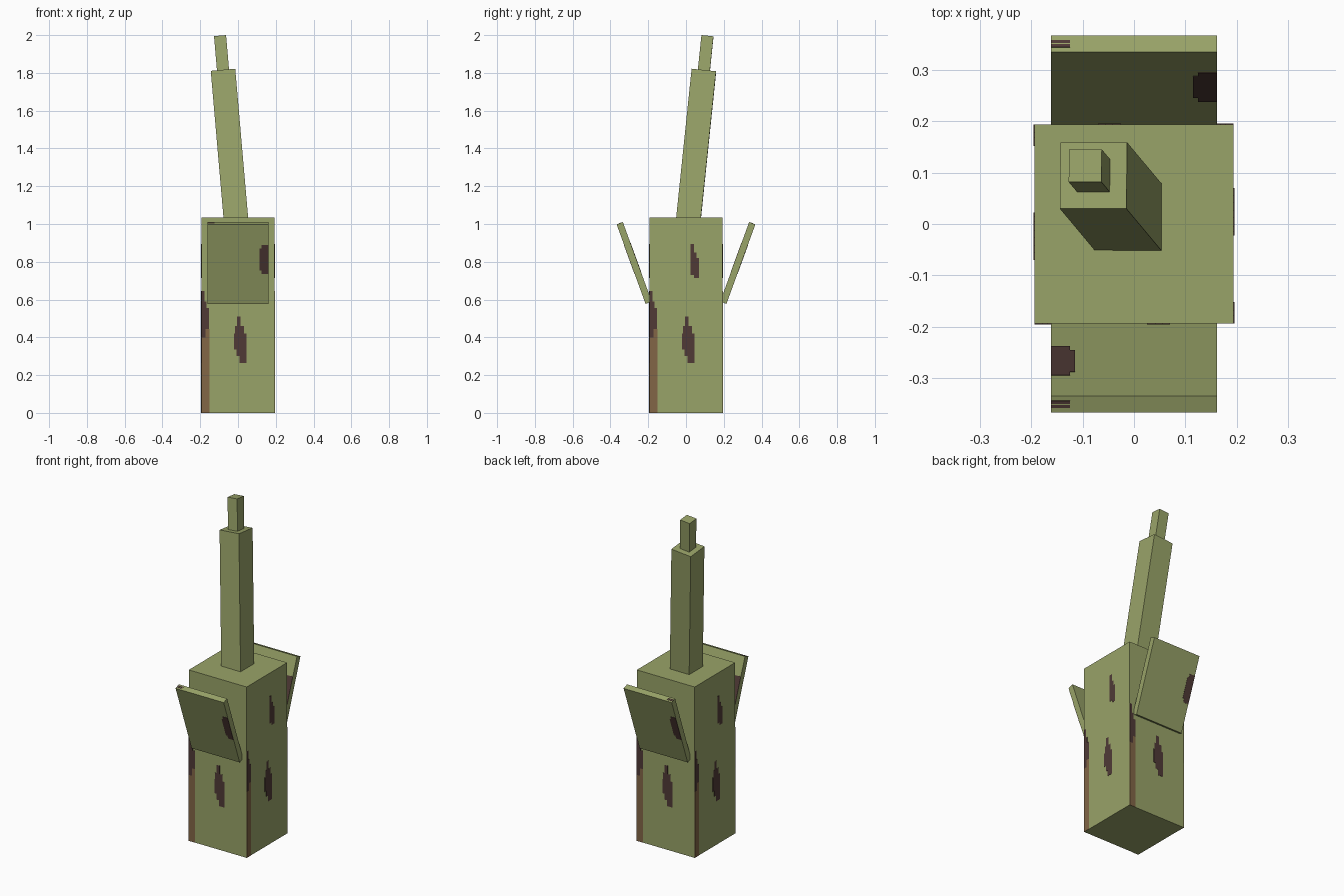
import bpy, bmesh, math
from mathutils import Matrix, Vector

if "Cube" in bpy.data.objects:
    bpy.data.objects.remove(bpy.data.objects["Cube"], do_unlink=True)


def material(name, rgb):
    m = bpy.data.materials.new(name)
    m.use_nodes = True
    m.diffuse_color = (*rgb, 1)
    m.node_tree.nodes["Principled BSDF"].inputs["Base Color"].default_value = (*rgb, 1)
    return m


GREEN = material("olive green", (0.318, 0.367, 0.14))
DARK = material("dark maroon", (0.08, 0.042, 0.037))
BROWN = material("rust brown", (0.223, 0.133, 0.061))


def boxes(name, mat, matrix, spans):
    """One object made of boxes, each given by its low and high corners in the frame."""
    bm = bmesh.new()
    for lo, hi in spans:
        lo, hi = Vector(lo), Vector(hi)
        size = Matrix.Diagonal((*(hi - lo), 1))
        bmesh.ops.create_cube(bm, size=1, matrix=matrix @ Matrix.Translation((lo + hi) / 2) @ size)
    me = bpy.data.meshes.new(name)
    bm.to_mesh(me)
    bm.free()
    me.materials.append(mat)
    ob = bpy.data.objects.new(name, me)
    bpy.context.collection.objects.link(ob)
    return ob


def plates(name, mat, matrix, rects):
    """Thin painted patches (u0, u1, v0, v1) lying on a face frame."""
    boxes(name, mat, matrix, [((a, c, -0.001), (b, d, 0.0012)) for a, b, c, d in rects])


def rot(deg, axis):
    return Matrix.Rotation(math.radians(deg), 4, axis)


move = Matrix.Translation
H = 0.194  # half width of the body

# Body
boxes("body", GREEN, Matrix(), [((-H, -H, 0), (H, H, 1.035))])

# Leaning stalk with a narrow tip
lean = move((0, 0, 0.9)) @ Matrix.Rotation(-0.0865, 4, 'Y') @ Matrix.Rotation(-0.103, 4, 'X')
boxes("stalk", GREEN, lean, [((-0.065, -0.065, 0), (0.065, 0.065, 0.918))])
boxes("stalk_tip", GREEN, lean, [((-0.032, -0.032, 0.85), (0.032, 0.032, 1.104))])

# Blotches repeated on each body side
centre_spot = [(-0.006, 0.014, 0.46, 0.51), (-0.016, 0.032, 0.42, 0.46),
               (-0.022, 0.045, 0.335, 0.42), (-0.008, 0.045, 0.30, 0.335),
               (0.008, 0.045, 0.265, 0.30)]
upper_spot = [(0.025, 0.043, 0.85, 0.895), (0.025, 0.056, 0.82, 0.85),
              (0.025, 0.07, 0.73, 0.82), (0.043, 0.07, 0.715, 0.73)]
edge_spot = [(-H, -0.178, 0.59, 0.645), (-H, -0.167, 0.555, 0.59),
             (-H, -0.153, 0.445, 0.555), (-H, -0.172, 0.40, 0.445)]
edge_strip = [(-H, -0.152, 0, 0.40), (-0.172, -0.152, 0.40, 0.445)]
for k, side in enumerate(("front", "left", "back", "right")):
    face = rot(90 * k, 'Z') @ move((0, -H, 0)) @ rot(90, 'X')
    plates(side + "_blotches", DARK, face, centre_spot + upper_spot + edge_spot)
    plates(side + "_rust_strip", BROWN, face, edge_strip)

# Flaps opening outwards at front and back
W, L, T = 0.161, 0.448, 0.035
flap_spot = [(0.125, W, 0.168, 0.333), (0.115, 0.125, 0.19, 0.312)]
for k, side in enumerate(("front", "back")):
    outer = rot(180 * k, 'Z') @ move((0, -0.214, 0.577)) @ rot(110, 'X')
    inner = outer @ move((0, 0, -T)) @ rot(180, 'Y')
    top = outer @ move((0, L, 0)) @ rot(-90, 'X')
    boxes(side + "_flap", GREEN, outer, [((-W, 0, -T), (W, L, 0))])
    plates(side + "_flap_outer_spot", DARK, outer, flap_spot)
    plates(side + "_flap_inner_spot", DARK, inner, flap_spot)
    u0, u1 = ((-W, -0.125), (0.125, W))[k]
    plates(side + "_flap_edge_marks", DARK, top, [(u0, u1, 0.010, 0.016), (u0, u1, 0.019, 0.025)])
